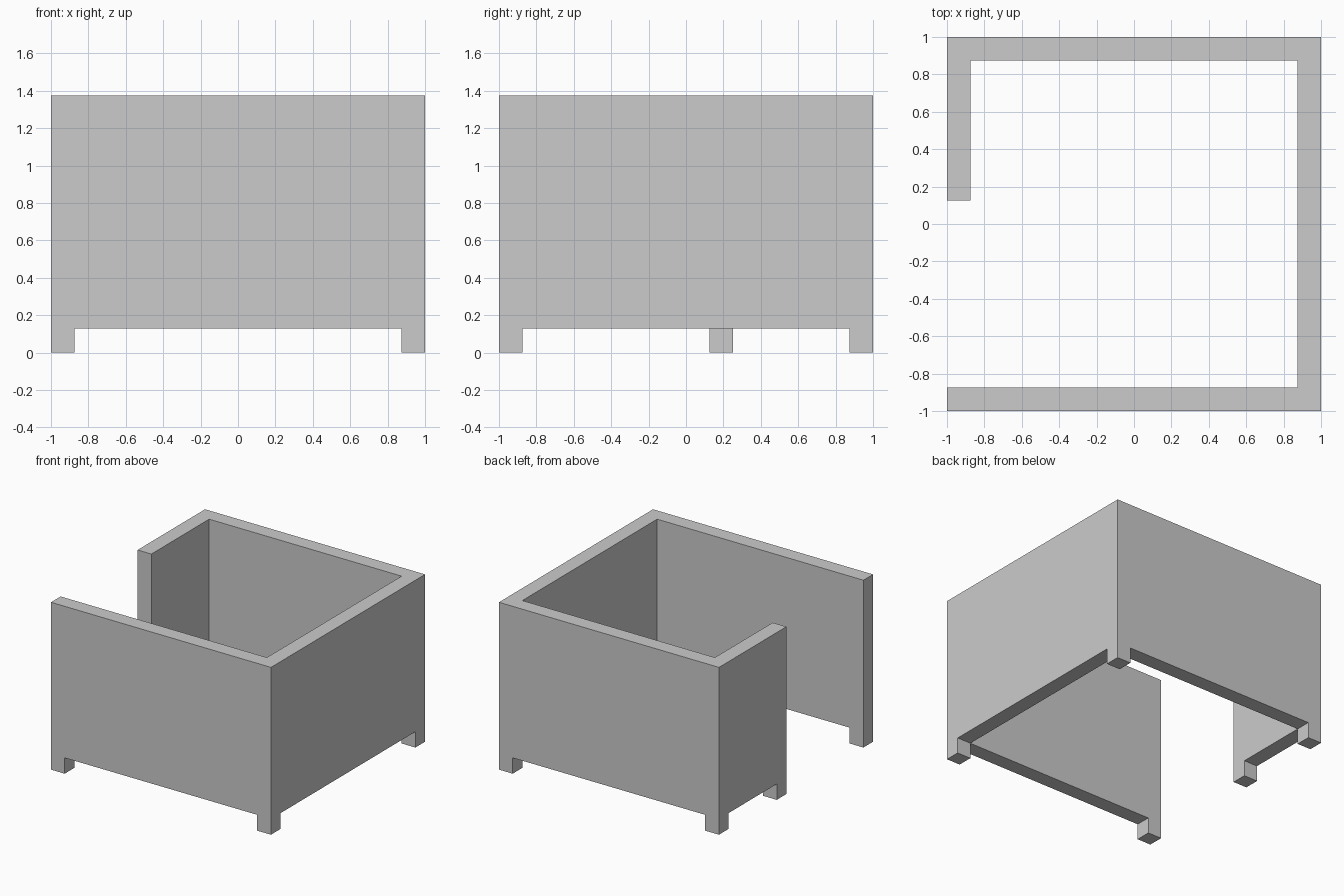
import bpy, bmesh
from mathutils import Vector

if "Cube" in bpy.data.objects:
    bpy.data.objects.remove(bpy.data.objects["Cube"])

T = 0.125            # wall and foot thickness
BASE, TOP = 0.13, 1.375
DOOR = 0.125         # the short left wall ends here


def prism(name, outline, z0, z1):
    bm = bmesh.new()
    face = bm.faces.new([bm.verts.new((x, y, z0)) for x, y in outline])
    new = bmesh.ops.extrude_face_region(bm, geom=[face])["geom"]
    bmesh.ops.translate(bm, vec=Vector((0, 0, z1 - z0)),
                        verts=[g for g in new if isinstance(g, bmesh.types.BMVert)])
    bmesh.ops.recalc_face_normals(bm, faces=bm.faces)
    mesh = bpy.data.meshes.new(name)
    bm.to_mesh(mesh)
    bm.free()
    obj = bpy.data.objects.new(name, mesh)
    bpy.context.collection.objects.link(obj)
    return obj


# Continuous wall: front, right, back and the short left return
i = 1 - T
prism("walls", [(-1, -1), (1, -1), (1, 1), (-1, 1), (-1, DOOR), (-i, DOOR),
                (-i, i), (i, i), (i, -i), (-1, -i)], BASE, TOP)

# Square feet under the corners and under both wall ends
feet = {"front_left_foot": (-1, -1), "front_right_foot": (i, -1),
        "back_right_foot": (i, i), "back_left_foot": (-1, i),
        "opening_foot": (-1, DOOR)}
for name, (x, y) in feet.items():
    prism(name, [(x, y), (x + T, y), (x + T, y + T), (x, y + T)], 0, BASE)
